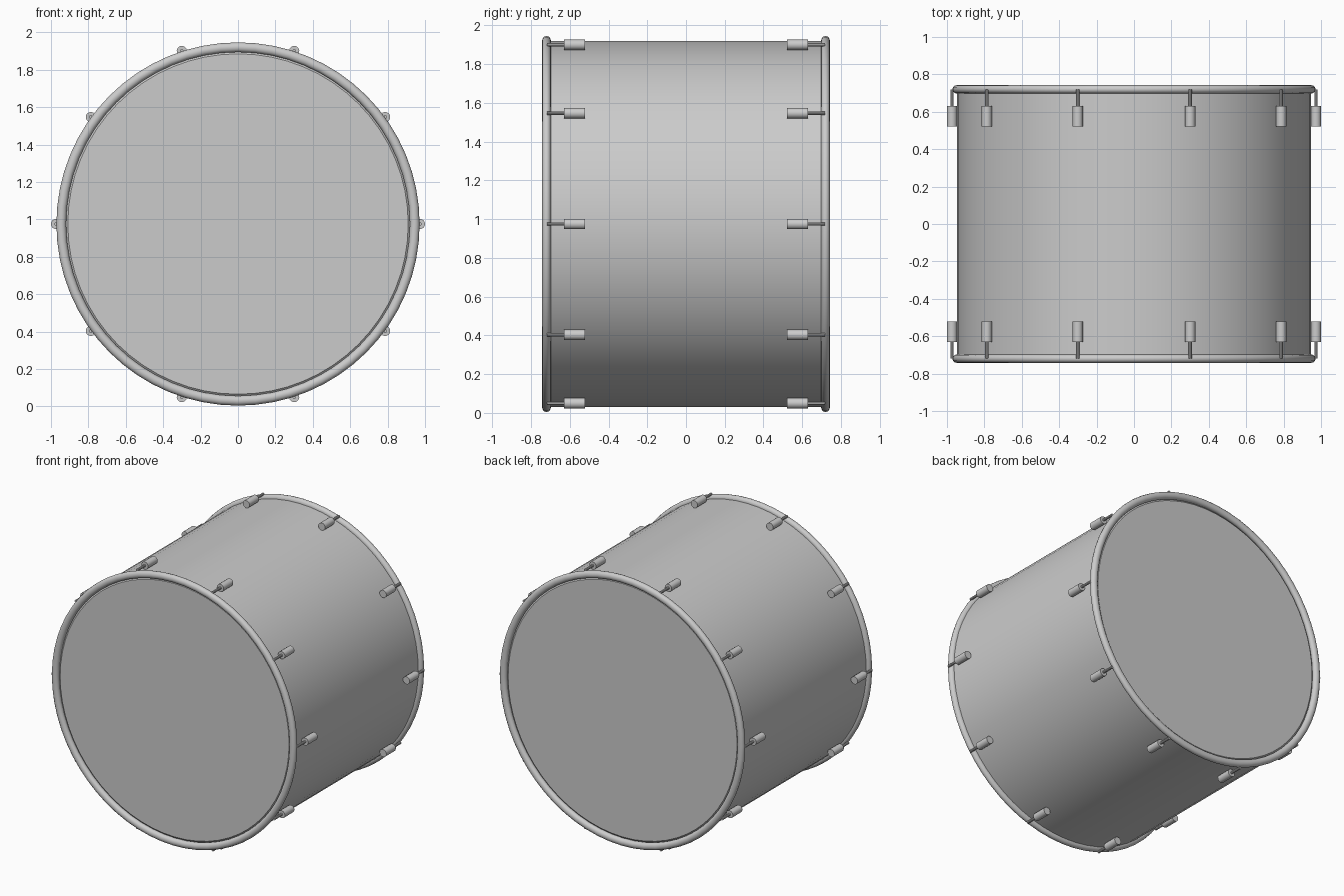
import bpy
import bmesh
import math
from mathutils import Matrix, Vector

cube = bpy.data.objects.get("Cube")
if cube:
    bpy.data.objects.remove(cube, do_unlink=True)

CENTER_Z = 0.975
SEGMENTS = 64
LUG_COUNT = 10
LUG_RING = 0.973

grey = bpy.data.materials.new("plain_grey")
grey.use_nodes = True
grey.diffuse_color = (0.6, 0.6, 0.6, 1)
grey.node_tree.nodes["Principled BSDF"].inputs["Base Color"].default_value = grey.diffuse_color


def finish(name, bm, angle=35):
    bmesh.ops.recalc_face_normals(bm, faces=bm.faces)
    mesh = bpy.data.meshes.new(name)
    bm.to_mesh(mesh)
    bm.free()
    mesh.materials.append(grey)
    obj = bpy.data.objects.new(name, mesh)
    bpy.context.collection.objects.link(obj)
    bpy.ops.object.select_all(action='DESELECT')
    obj.select_set(True)
    bpy.context.view_layer.objects.active = obj
    bpy.ops.object.shade_smooth_by_angle(angle=math.radians(angle))
    return obj


def lathe(name, profile, closed=False, angle=35):
    """Spin (radius, y) points around the drum's axis."""
    bm = bmesh.new()
    verts = [bm.verts.new((r, y, CENTER_Z)) for r, y in profile]
    pairs = list(zip(verts, verts[1:]))
    if closed:
        pairs.append((verts[-1], verts[0]))
    edges = [bm.edges.new(p) for p in pairs]
    bmesh.ops.spin(bm, geom=verts + edges, cent=(0, 0, CENTER_Z), axis=(0, 1, 0),
                   angle=math.tau, steps=SEGMENTS, use_merge=True)
    bmesh.ops.remove_doubles(bm, verts=bm.verts, dist=0.0001)
    return finish(name, bm, angle)


def rod(name, x, z, y0, y1, radius, sides):
    """Capped cylinder running along y."""
    bm = bmesh.new()
    place = Matrix.Translation(Vector((x, (y0 + y1) / 2, z))) @ Matrix.Rotation(math.pi / 2, 4, 'X')
    bmesh.ops.create_cone(bm, cap_ends=True, segments=sides, radius1=radius,
                          radius2=radius, depth=abs(y1 - y0), matrix=place)
    return finish(name, bm)


# Shell
lathe("shell", [(0.945, -0.70), (0.945, 0.70)])

for side, s in (("front", -1), ("back", 1)):
    # Flat skin with a small shoulder tucked inside the hoop
    lathe(side + "_drumhead", [(0, s * 0.72), (0.91, s * 0.72),
                               (0.92, s * 0.71), (0.945, s * 0.70)], angle=25)

    # Rounded hoop
    hoop = [(0.945 + 0.026 * math.cos(a), s * (0.72 + 0.023 * math.sin(a)))
            for a in (math.tau * i / 12 for i in range(12))]
    lathe(side + "_hoop", hoop, closed=True, angle=50)

    # Lugs with tension rods
    for i in range(LUG_COUNT):
        a = math.tau * i / LUG_COUNT
        x, z = LUG_RING * math.cos(a), CENTER_Z + LUG_RING * math.sin(a)
        rod(f"{side}_lug_{i + 1}", x, z, s * 0.522, s * 0.63, 0.027, 16)
        rod(f"{side}_tension_rod_{i + 1}", x, z, s * 0.62, s * 0.718, 0.009, 10)
